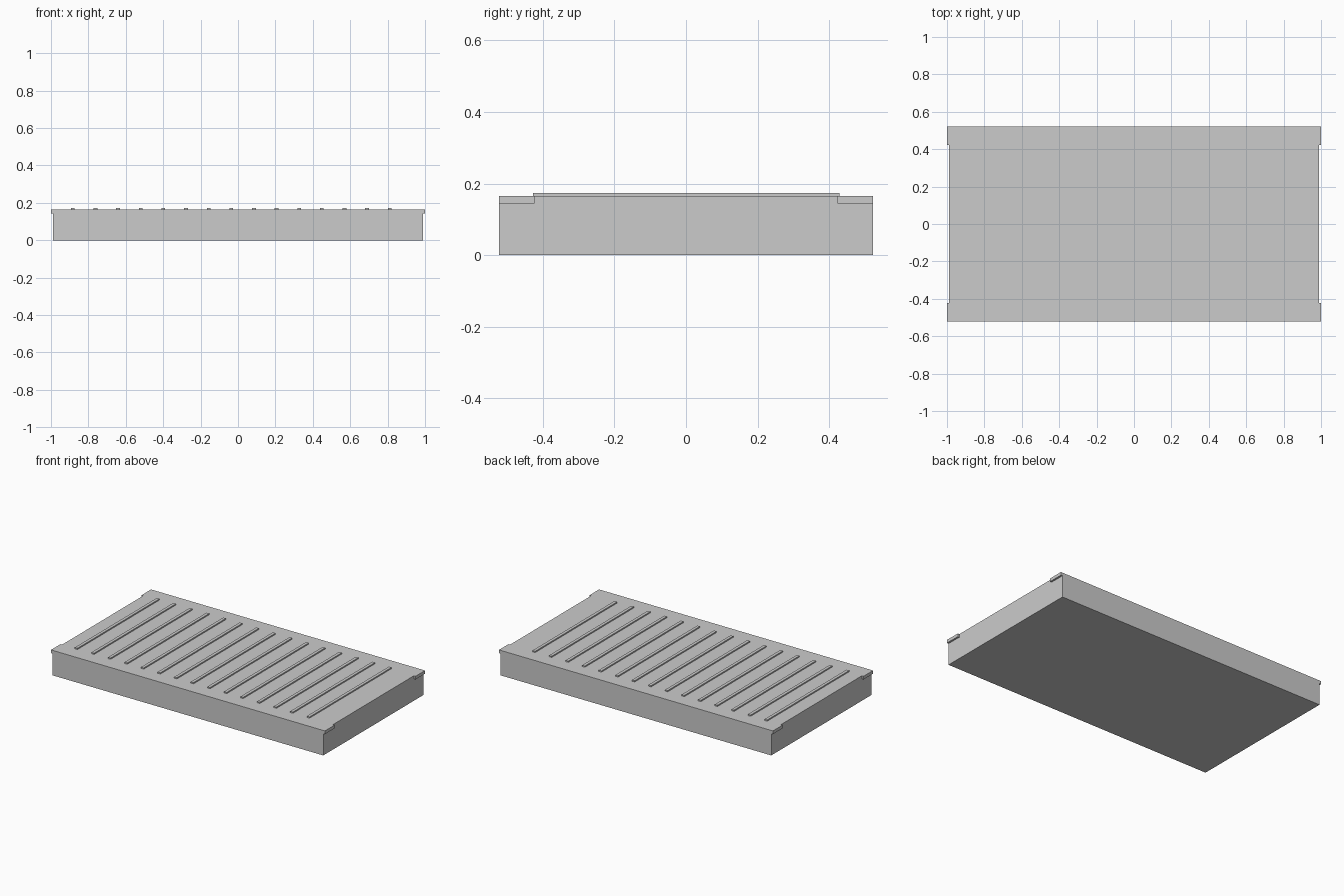
import bpy

if "Cube" in bpy.data.objects:
    bpy.data.objects.remove(bpy.data.objects["Cube"])


def box(name, x0, x1, y0, y1, z0, z1):
    bpy.ops.mesh.primitive_cube_add(size=1, location=((x0 + x1) / 2, (y0 + y1) / 2, (z0 + z1) / 2))
    ob = bpy.context.object
    ob.name = name
    ob.scale = (x1 - x0, y1 - y0, z1 - z0)
    bpy.ops.object.transform_apply(location=False, rotation=False, scale=True)
    return ob


HALF_X, HALF_Y, TOP = 0.988, 0.522, 0.165

# Main slab
box("tray_body", -HALF_X, HALF_X, -HALF_Y, HALF_Y, 0, TOP)

# Small overhanging lips at the four top corners
for sx, side in ((-1, "left"), (1, "right")):
    for sy, end in ((-1, "front"), (1, "back")):
        xs = sorted((sx * HALF_X, sx * 1.0))
        ys = sorted((sy * 0.423, sy * HALF_Y))
        box(f"corner_lip_{end}_{side}", *xs, *ys, 0.144, TOP)

# Row of thin raised ribs across the top
RIB_COUNT, RIB_START, RIB_STEP, RIB_HALF = 15, -0.883, 0.121, 0.01
for i in range(RIB_COUNT):
    x = RIB_START + i * RIB_STEP
    box(f"top_rib_{i + 1}", x - RIB_HALF, x + RIB_HALF, -0.427, 0.429, TOP, 0.173)
